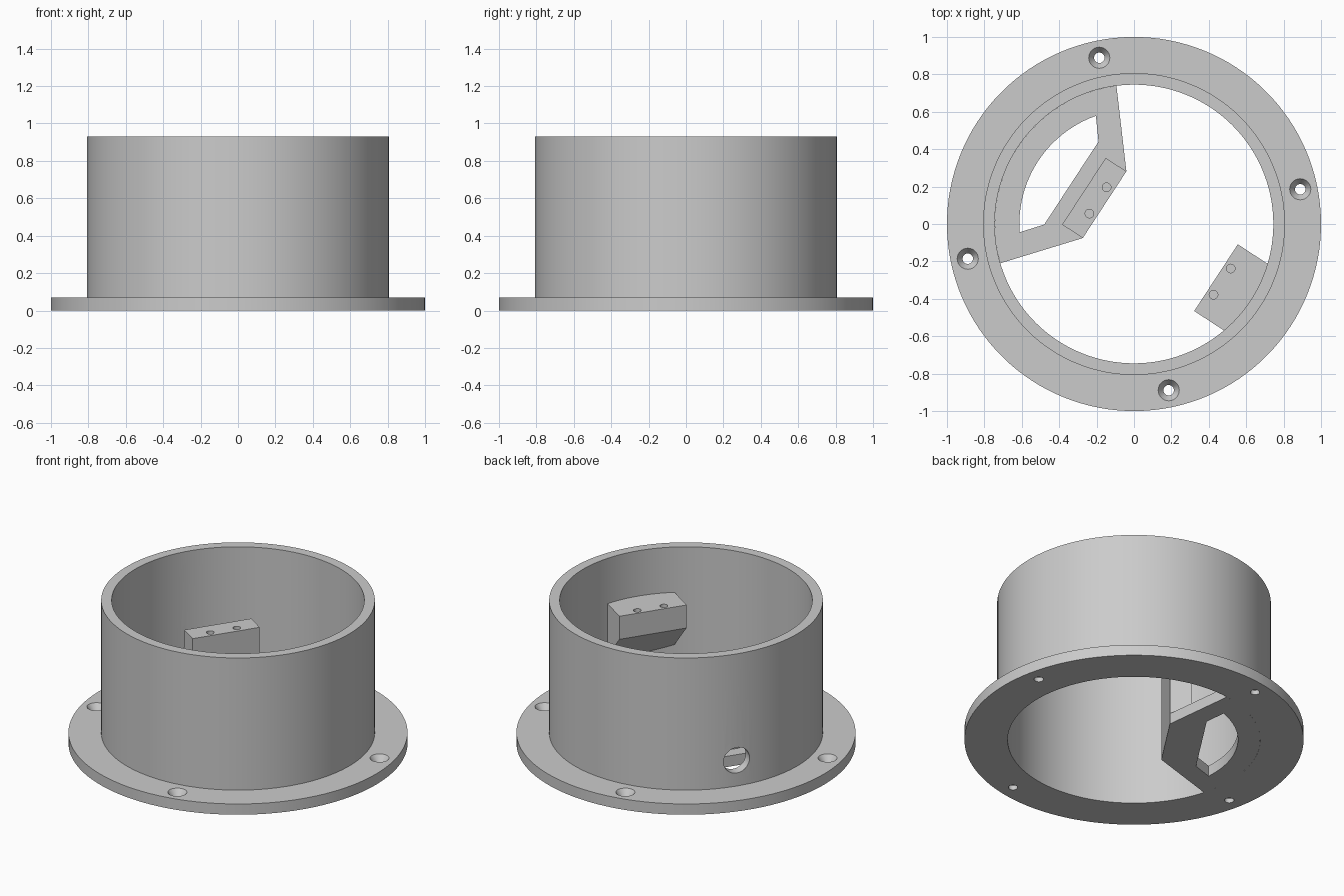
import bpy, bmesh, math
from mathutils import Matrix

if "Cube" in bpy.data.objects:
    bpy.data.objects.remove(bpy.data.objects["Cube"], do_unlink=True)

FLANGE_R, FLANGE_H = 1.0, 0.07
OUTER_R, INNER_R, HEIGHT = 0.807, 0.745, 0.93
BLOCK_TOP, HALF_W = 0.635, 0.213
TURN = Matrix.Rotation(math.radians(-33.2), 4, 'Z')

grey = bpy.data.materials.new("plain grey")
grey.use_nodes = True
grey.diffuse_color = (0.6, 0.6, 0.6, 1)
grey.node_tree.nodes["Principled BSDF"].inputs["Base Color"].default_value = (0.6, 0.6, 0.6, 1)


def make(name, bm):
    bmesh.ops.recalc_face_normals(bm, faces=bm.faces)
    mesh = bpy.data.meshes.new(name)
    bm.to_mesh(mesh)
    bm.free()
    ob = bpy.data.objects.new(name, mesh)
    bpy.context.collection.objects.link(ob)
    mesh.materials.append(grey)
    return ob


def prism(name, outline, depth):
    """Extrude a closed loop of 3D points along a vector."""
    bm = bmesh.new()
    face = bm.faces.new([bm.verts.new(p) for p in outline])
    ext = bmesh.ops.extrude_face_region(bm, geom=[face], use_keep_orig=True)
    verts = [g for g in ext["geom"] if isinstance(g, bmesh.types.BMVert)]
    bmesh.ops.translate(bm, verts=verts, vec=depth)
    return make(name, bm)


def lathe(name, profile, steps=128):
    """Revolve a closed (radius, z) profile about z."""
    bm = bmesh.new()
    rings = []
    for i in range(steps):
        a = math.tau * i / steps
        rings.append([bm.verts.new((r * math.cos(a), r * math.sin(a), z)) for r, z in profile])
    n = len(profile)
    for i in range(steps):
        p, q = rings[i], rings[(i + 1) % steps]
        for j in range(n):
            k = (j + 1) % n
            bm.faces.new((p[j], q[j], q[k], p[k]))
    return make(name, bm)


def rod(name, r1, r2, z0, z1, at=(0, 0, 0), turn=Matrix(), steps=32):
    """Cylinder or cone from z0 to z1, turned and moved into place."""
    bm = bmesh.new()
    move = Matrix.Translation(at) @ turn @ Matrix.Translation((0, 0, (z0 + z1) / 2))
    bmesh.ops.create_cone(bm, cap_ends=True, segments=steps, radius1=r1,
                          radius2=r2, depth=z1 - z0, matrix=move)
    return make(name, bm)


def combine(ob, tool, operation='DIFFERENCE'):
    mod = ob.modifiers.new(operation.title(), 'BOOLEAN')
    mod.operation, mod.solver, mod.object = operation, 'EXACT', tool
    bpy.context.view_layer.objects.active = ob
    bpy.ops.object.modifier_apply(modifier=mod.name)
    bpy.data.objects.remove(tool, do_unlink=True)


def arc(r, y, steps=24):
    """Points on the -x side of a circle, from +y round to -y."""
    half = math.asin(y / r)
    return [(-r * math.cos(half - 2 * half * i / steps),
             r * math.sin(half - 2 * half * i / steps), 0) for i in range(steps + 1)]


# Flanged tube
body = lathe("flanged_tube", [
    (INNER_R, 0), (FLANGE_R, 0), (FLANGE_R, FLANGE_H),
    (OUTER_R, FLANGE_H), (OUTER_R, HEIGHT), (INNER_R, HEIGHT)])

# Four countersunk screw holes in the flange
for i in range(4):
    a = math.pi / 4 + i * math.pi / 2
    at = (0.908 * math.cos(a), 0.908 * math.sin(a), 0)
    combine(body, rod("screw_cutter", 0.028, 0.028, -0.1, 0.1, at))
    combine(body, rod("countersink_cutter", 0.025, 0.06, 0.025, 0.075, at))

# Cable hole through the wall behind the frame
combine(body, rod("cable_cutter", 0.083, 0.083, -0.1, 0.1, (-0.78, 0, 0.238),
                  Matrix.Rotation(math.pi / 2, 4, 'Y'), 48))

# Bottom frame with its window
frame = prism("bottom_frame", [(-0.188, -HALF_W, 0), (-0.188, HALF_W, 0)]
              + arc(INNER_R, 0.567), (0, 0, FLANGE_H))
window = prism("window_cutter", [(x, y, -0.1) for x, y, z in
               [(-0.4, -0.265, 0), (-0.4, 0.265, 0)] + arc(0.613, 0.372)], (0, 0, 0.3))
combine(frame, window)

# Upright post standing on the frame
post = prism("mounting_post", [(x, y, FLANGE_H) for x, y in (
    (-0.188, -HALF_W), (-0.188, HALF_W), (-0.32, HALF_W), (-0.32, -HALF_W))],
    (0, 0, BLOCK_TOP - FLANGE_H))

# Wall block with a sloped underside, trimmed to the round bore
block = prism("wall_block", [(x, -HALF_W, z) for x, z in (
    (0.524, BLOCK_TOP), (0.524, 0.485), (0.8, 0.209), (0.8, BLOCK_TOP))],
    (0, 2 * HALF_W, 0))
combine(block, rod("bore_trim", INNER_R, INNER_R, -0.1, 1, steps=128), 'INTERSECT')

# Blind fixing holes in both mounts
for ob, x in ((post, -0.23), (block, 0.563)):
    for y in (-0.084, 0.084):
        combine(ob, rod("pin_cutter", 0.023, 0.023, BLOCK_TOP - 0.11, BLOCK_TOP + 0.1, (x, y, 0)))

# Turn everything to its final heading and shade
bpy.ops.object.select_all(action='DESELECT')
for ob in (body, frame, post, block):
    ob.data.transform(TURN)
    ob.select_set(True)
bpy.context.view_layer.objects.active = body
bpy.ops.object.shade_smooth_by_angle(angle=math.radians(30))
